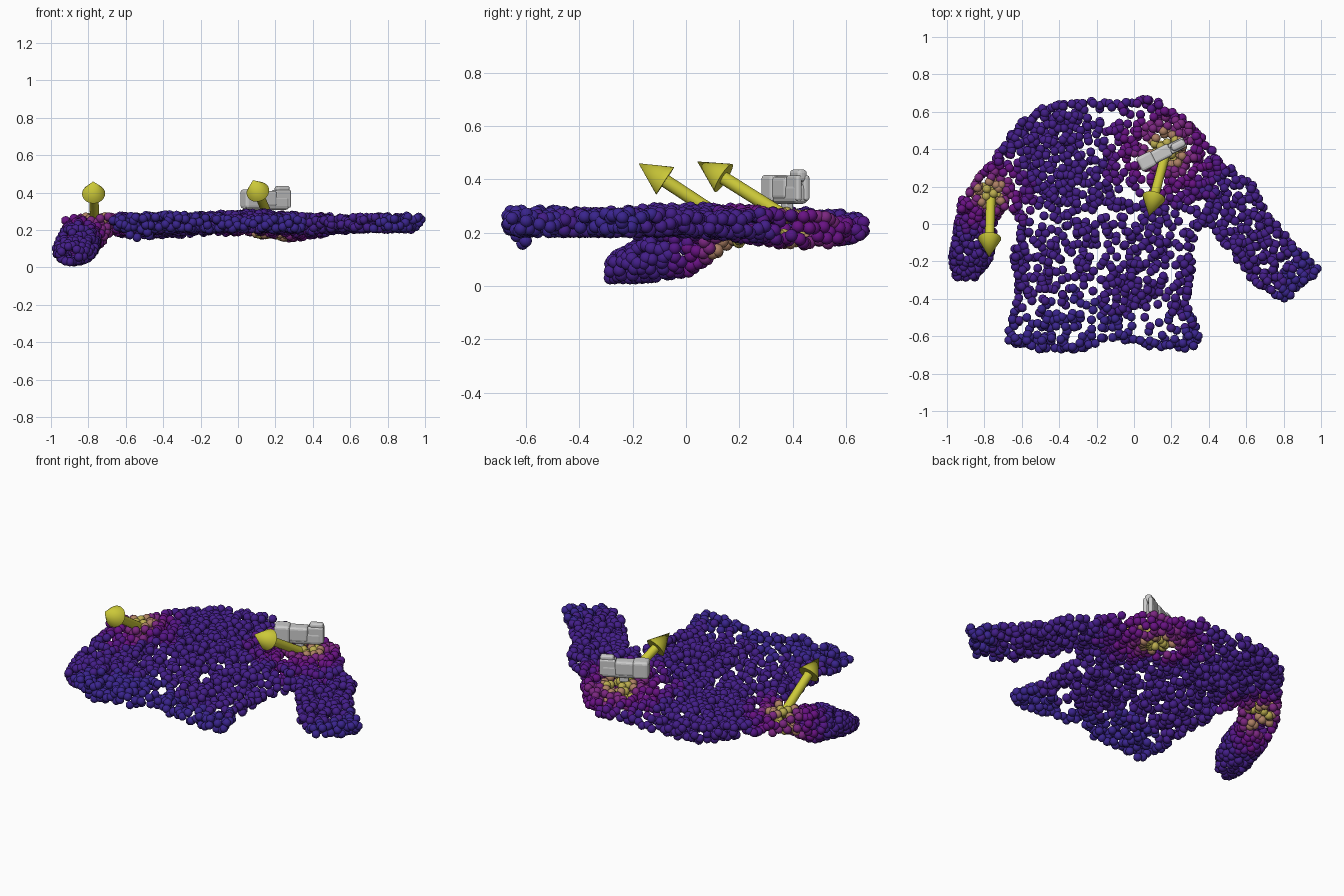
import bpy, bmesh, math, random
from mathutils import Vector, Matrix

if "Cube" in bpy.data.objects:
    bpy.data.objects.remove(bpy.data.objects["Cube"])

random.seed(4)
R = 0.0245
CONTACTS = [(Vector((-0.77, 0.17)), 0.85), (Vector((0.17, 0.4)), 1.15)]


def material(name, rgb):
    m = bpy.data.materials.new(name)
    m.diffuse_color = (*rgb, 1)
    m.use_nodes = True
    m.node_tree.nodes["Principled BSDF"].inputs["Base Color"].default_value = m.diffuse_color
    return m


def finish(name, bm, mat=None):
    me = bpy.data.meshes.new(name)
    bm.to_mesh(me)
    bm.free()
    ob = bpy.data.objects.new(name, me)
    bpy.context.collection.objects.link(ob)
    if mat:
        me.materials.append(mat)
    return ob


# Jacket outline seen from above (ball centres)
OUTLINE = [(.18, .60), (.27, .55), (.40, .40), (.47, .31), (.55, .26), (.64, .19), (.71, .04),
           (.82, -.09), (.975, -.25), (.79, -.40), (.66, -.31), (.46, -.07), (.41, .02),
           (.36, .01), (.31, -.05), (.29, -.35), (.28, -.45), (.345, -.6), (.30, -.665),
           (.08, -.64), (-.13, -.60), (-.29, -.665), (-.56, -.655), (-.67, -.62), (-.61, -.4),
           (-.64, -.19), (-.60, -.03), (-.63, .1), (-.78, .06), (-.92, .09), (-.85, .20),
           (-.76, .31), (-.66, .47), (-.5, .61), (-.31, .65), (-.02, .64), (.08, .67)]


def inside(x, y):
    hit = False
    for (ax, ay), (bx, by) in zip(OUTLINE, OUTLINE[1:] + OUTLINE[:1]):
        if (ay > y) != (by > y) and x < (bx - ax) * (y - ay) / (by - ay) + ax:
            hit = not hit
    return hit


def bump(x, y, cx, cy, s):
    return math.exp(-((x - cx) ** 2 + (y - cy) ** 2) / (s * s))


def layers(x, y):
    # heights of the upper and lower cloth
    top = 0.262 + 0.012 * math.sin(7 * x + 1) * math.cos(5 * y) + 0.012 * bump(x, y, 0, .1, .4)
    top -= 0.02 * max(0, (y - .35) / .3)
    low = 0.213 - 0.045 * bump(x, y, .3, .4, .25) - 0.025 * bump(x, y, -.5, .4, .3)
    low -= 0.02 * max(0, (y - .4) / .25)
    if x < -.7:
        top -= 0.06 * (-.7 - x)
        low -= 0.3 * (-.7 - x)
    return top, low


def density(x, y):
    if x > .42:
        return .75
    if y > .12 and (x < -.28 or x > .1):
        return 1.0
    return .6 if y < -.6 else .44


points = []


def add(x, y, z, gap=0.02):
    p = Vector((x, y, z))
    if all((p - q).length_squared > gap * gap for q in points):
        points.append(p)


# Body and right sleeve: scattered over both cloth layers
for _ in range(5000):
    x, y = random.uniform(-.975, .975), random.uniform(-.67, .67)
    if inside(x, y) and random.random() < density(x, y):
        top, low = layers(x, y)
        z = top if random.random() < .55 else low
        add(x, y, z + random.uniform(-.01, .01))

# Folded rim that closes the two layers
for a, b in zip(OUTLINE, OUTLINE[1:] + OUTLINE[:1]):
    a, b = Vector(a), Vector(b)
    n = max(1, round((b - a).length / .024))
    for i in range(n):
        p = a.lerp(b, i / n)
        top, low = layers(*p)
        add(p.x + random.uniform(-.012, .012), p.y + random.uniform(-.012, .012),
            random.uniform(low, top))

# Drooping folds along the hem and left side
for _ in range(14):
    add(random.uniform(-.6, -.35), random.uniform(-.65, -.6), random.uniform(.155, .22))
    add(random.uniform(-.68, -.35), random.uniform(-.3, .2), random.uniform(.185, .22))

# Left sleeve: flattened tube hanging down
PATH = [((-.80, .13, .20), .12, .065), ((-.845, .01, .150), .095, .095),
        ((-.86, -.12, .12), .10, .085), ((-.875, -.19, .09), .10, .06),
        ((-.90, -.285, .065), .05, .035)]
for _ in range(420):
    s = random.uniform(0, len(PATH) - 1.001)
    i, f = int(s), s % 1
    (a, wa, ha), (b, wb, hb) = PATH[i], PATH[i + 1]
    c = Vector(a).lerp(Vector(b), f)
    w, h = wa + (wb - wa) * f, ha + (hb - ha) * f
    t = random.uniform(0, math.tau)
    add(c.x + w * math.cos(t), c.y, max(R, c.z + h * math.sin(t)))

# Colour zones by distance from the two grasp spots
ZONES = [("contact", .06, (.50, .42, .08)), ("near", .09, (.42, .22, .13)),
         ("inner", .14, (.20, .02, .22)), ("halo", .20, (.14, .006, .23)),
         ("fringe", .28, (.09, .008, .24)), ("base", .8, (.056, .013, .25)),
         ("far", 9, (.042, .018, .27))]
bm = bmesh.new()
bmesh.ops.create_icosphere(bm, subdivisions=2, radius=R)
ball_v = [v.co.copy() for v in bm.verts]
ball_f = [[v.index for v in f.verts] for f in bm.faces]
bm.free()

groups = {z[0]: [] for z in ZONES}
for p in points:
    d = min((p.xy - c).length / k for c, k in CONTACTS) * random.uniform(.9, 1.1)
    groups[next(z[0] for z in ZONES if d < z[1])].append(p)

for name, _, rgb in ZONES:
    verts, faces = [], []
    for p in groups[name]:
        k = len(verts)
        verts += [p + v for v in ball_v]
        faces += [[k + i for i in f] for f in ball_f]
    me = bpy.data.meshes.new("jacket_points_" + name)
    me.from_pydata(verts, [], faces)
    me.materials.append(material(name + "_colour", rgb))
    me.shade_smooth()
    bpy.context.collection.objects.link(bpy.data.objects.new(me.name, me))

# Direction arrows
YELLOW = material("arrow_yellow", (.60, .58, .04))


def arrow(name, start, tip):
    start, tip = Vector(start), Vector(tip)
    d = tip - start
    length, head = d.length, 0.12
    bm = bmesh.new()
    for r1, r2, z0, z1 in ((.025, .025, 0, length - head), (.062, 0, length - head, length)):
        bmesh.ops.create_cone(bm, cap_ends=True, segments=24, radius1=r1, radius2=r2,
                              depth=z1 - z0, matrix=Matrix.Translation((0, 0, (z0 + z1) / 2)))
    for f in bm.faces:
        f.smooth = len(f.verts) < 5
    ob = finish(name, bm, YELLOW)
    ob.location = start
    ob.rotation_euler = d.to_track_quat('Z', 'Y').to_euler()


arrow("left_arrow", (-.765, .165, .235), (-.775, -.178, .46))
arrow("right_arrow", (.17, .38, .255), (.08, .042, .467))

# Gripper: rounded blocks in a frame turned about z
FRAME = Matrix.Translation((.147, .376, 0)) @ Matrix.Rotation(math.radians(27), 4, 'Z')


def block(name, u, v, z, bevel=.012):
    bm = bmesh.new()
    bmesh.ops.create_cube(bm, size=1)
    for p in bm.verts:
        p.co = Vector([(a + b) / 2 + c * (b - a) for (a, b), c in zip((u, v, z), p.co)])
    bmesh.ops.bevel(bm, geom=bm.edges[:], offset=bevel, segments=3, profile=.5, affect='EDGES')
    finish(name, bm).matrix_world = FRAME


block("gripper_body", (-.135, .135), (-.03, .03), (.308, .385), .02)
block("gripper_palm", (-.135, -.045), (-.042, .042), (.315, .417), .016)
block("gripper_housing", (-.06, .055), (-.035, .035), (.325, .41), .014)
for side, s in (("front", -1), ("back", 1)):
    block("gripper_finger_" + side, (.05, .142), (s * .016 - .012, s * .016 + .012), (.32, .415), .009)
block("gripper_knuckle", (.06, .14), (-.02, .02), (.39, .437), .014)
block("gripper_pad", (-.02, .03), (-.015, .015), (.28, .32), .006)
